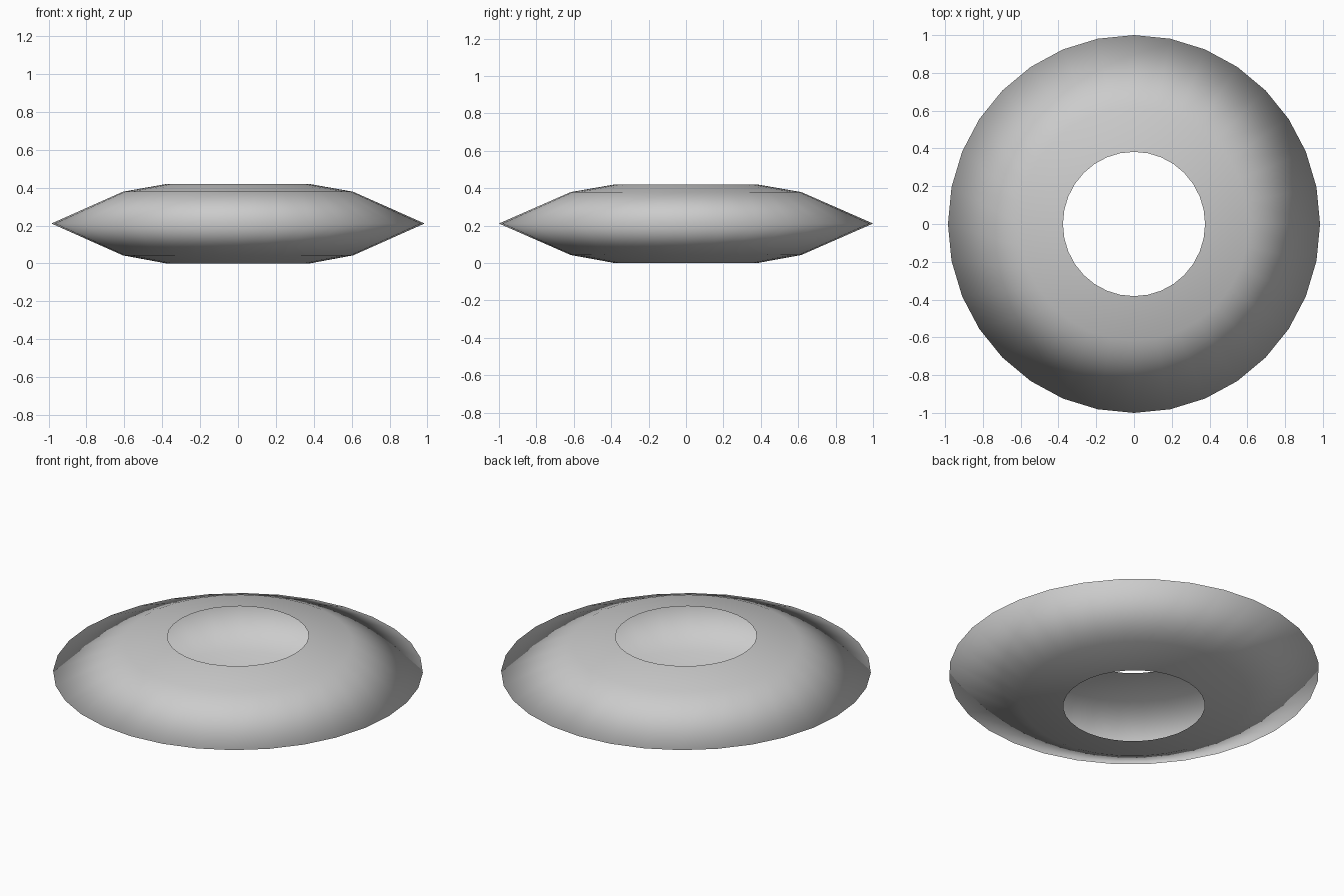
import bpy, bmesh
from math import sin, cos, tau

if "Cube" in bpy.data.objects:
    bpy.data.objects.remove(bpy.data.objects["Cube"])

SIDES = 32
X_SCALE = 0.985
# radius, height: open lens-shaped shell with a hole through top and bottom
PROFILE = [(0.382, 0.0), (0.617, 0.043), (1.0, 0.211), (0.617, 0.379), (0.382, 0.42)]

bm = bmesh.new()
rings = [[bm.verts.new((X_SCALE * r * cos(tau * i / SIDES), r * sin(tau * i / SIDES), z))
          for i in range(SIDES)] for r, z in PROFILE]

# Skin neighbouring rings
for low, high in zip(rings, rings[1:]):
    for i in range(SIDES):
        j = (i + 1) % SIDES
        face = bm.faces.new((low[i], low[j], high[j], high[i]))
        face.smooth = True

mesh = bpy.data.meshes.new("ring_shell")
bm.to_mesh(mesh)
bm.free()
shell = bpy.data.objects.new("ring_shell", mesh)
bpy.context.collection.objects.link(shell)
